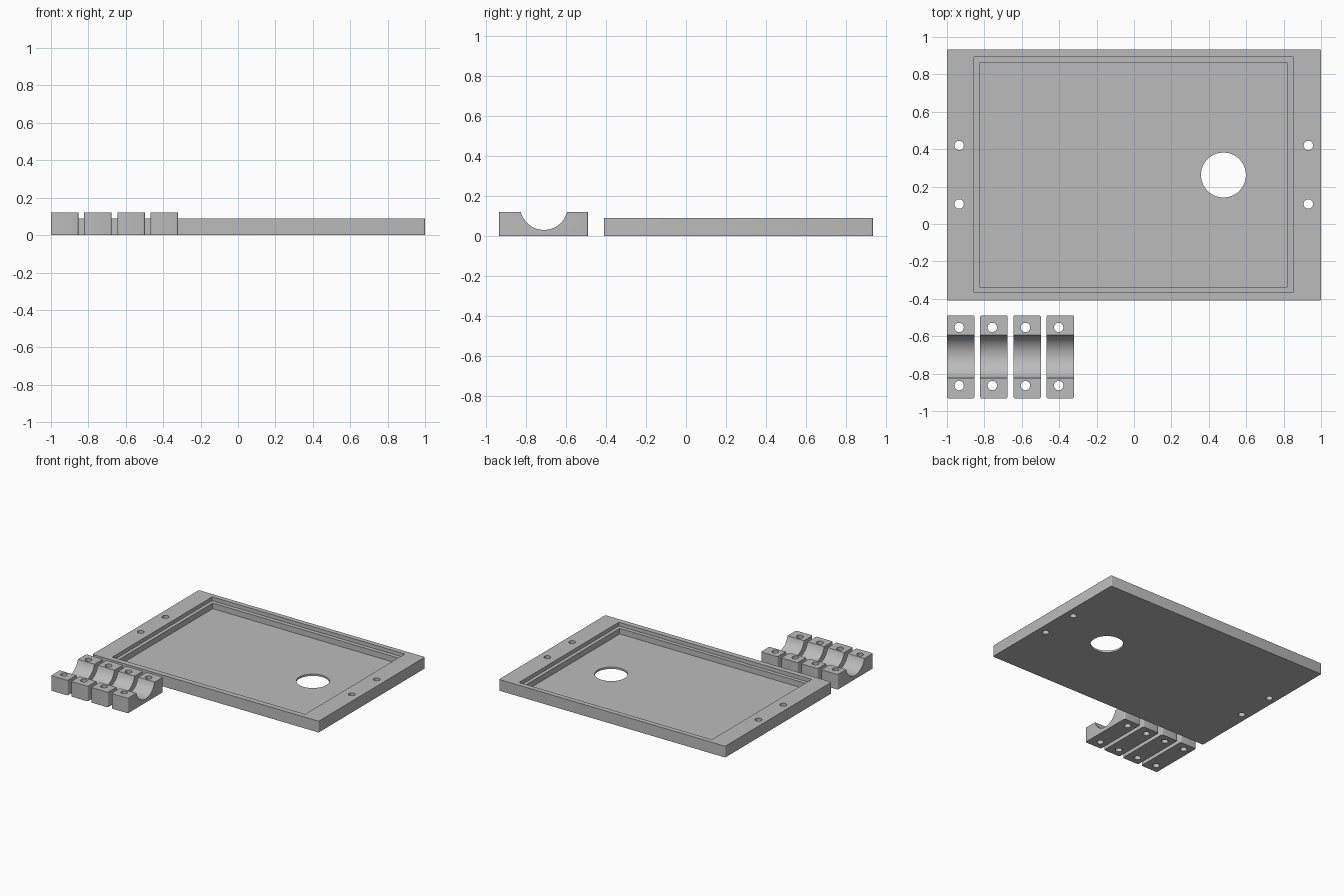
import bpy, bmesh
from mathutils import Matrix, Vector

cube = bpy.data.objects.get("Cube")
if cube:
    bpy.data.objects.remove(cube, do_unlink=True)

grey = bpy.data.materials.new("plain grey")
grey.use_nodes = True
colour = (0.5, 0.5, 0.5, 1)
grey.diffuse_color = colour
grey.node_tree.nodes["Principled BSDF"].inputs["Base Color"].default_value = colour


def finish(name, bm):
    mesh = bpy.data.meshes.new(name)
    bm.to_mesh(mesh)
    bm.free()
    mesh.materials.append(grey)
    ob = bpy.data.objects.new(name, mesh)
    bpy.context.collection.objects.link(ob)
    return ob


def box(name, lo, hi, radius=0):
    """Box between two corners, with optional rounded upright edges."""
    lo, hi = Vector(lo), Vector(hi)
    bm = bmesh.new()
    bmesh.ops.create_cube(bm, size=1, matrix=Matrix.Translation((lo + hi) / 2)
                          @ Matrix.Diagonal((*(hi - lo), 1)))
    if radius:
        upright = [e for e in bm.edges
                   if abs(e.verts[0].co.z - e.verts[1].co.z) > 0.01]
        bmesh.ops.bevel(bm, geom=upright, offset=radius, segments=4,
                        profile=0.5, affect='EDGES')
    return finish(name, bm)


def cylinder(name, centre, radius, axis='Z', length=0.5, sides=48):
    bm = bmesh.new()
    turn = Matrix.Rotation(1.5707963, 4, 'Y') if axis == 'X' else Matrix()
    bmesh.ops.create_cone(bm, cap_ends=True, segments=sides, radius1=radius,
                          radius2=radius, depth=length,
                          matrix=Matrix.Translation(centre) @ turn)
    return finish(name, bm)


def cut(ob, cutters):
    """Subtract the cutters, bake the result and smooth the round walls."""
    for c in cutters:
        mod = ob.modifiers.new("cut", 'BOOLEAN')
        mod.operation, mod.solver, mod.object = 'DIFFERENCE', 'EXACT', c
    bpy.context.view_layer.update()
    baked = bpy.data.meshes.new_from_object(
        ob.evaluated_get(bpy.context.evaluated_depsgraph_get()))
    ob.modifiers.clear()
    ob.data = baked
    for c in cutters:
        bpy.data.objects.remove(c, do_unlink=True)
    bpy.ops.object.select_all(action='DESELECT')
    ob.select_set(True)
    bpy.context.view_layer.objects.active = ob
    bpy.ops.object.shade_smooth_by_angle(angle=0.6)


# Cover plate: stepped recess, large round opening and four screw holes
plate = box("cover_plate", (-1, -0.41, 0), (1, 0.933, 0.09), 0.008)
cutters = [
    box("ledge_cutter", (-0.855, -0.367, 0.06), (0.85, 0.894, 0.2)),
    box("recess_cutter", (-0.827, -0.337, 0.015), (0.822, 0.862, 0.2)),
    cylinder("opening_cutter", (0.478, 0.262, 0), 0.12, sides=72),
]
for x in (-0.935, 0.932):
    for y in (0.107, 0.42):
        cutters.append(cylinder("screw_cutter", (x, y, 0), 0.025))
cut(plate, cutters)

# Four saddle clamps: half-round trough and a screw hole at each end
for i in range(4):
    x = -1 + 0.1775 * i
    clamp = box(f"saddle_clamp_{i + 1}", (x, -0.933, 0),
                (x + 0.147, -0.488, 0.12), 0.01)
    cutters = [cylinder("trough_cutter", (x + 0.07, -0.709, 0.149), 0.119,
                        'X', sides=96)]
    for y in (-0.864, -0.553):
        cutters.append(cylinder("screw_cutter", (x + 0.065, y, 0), 0.025))
    cut(clamp, cutters)
